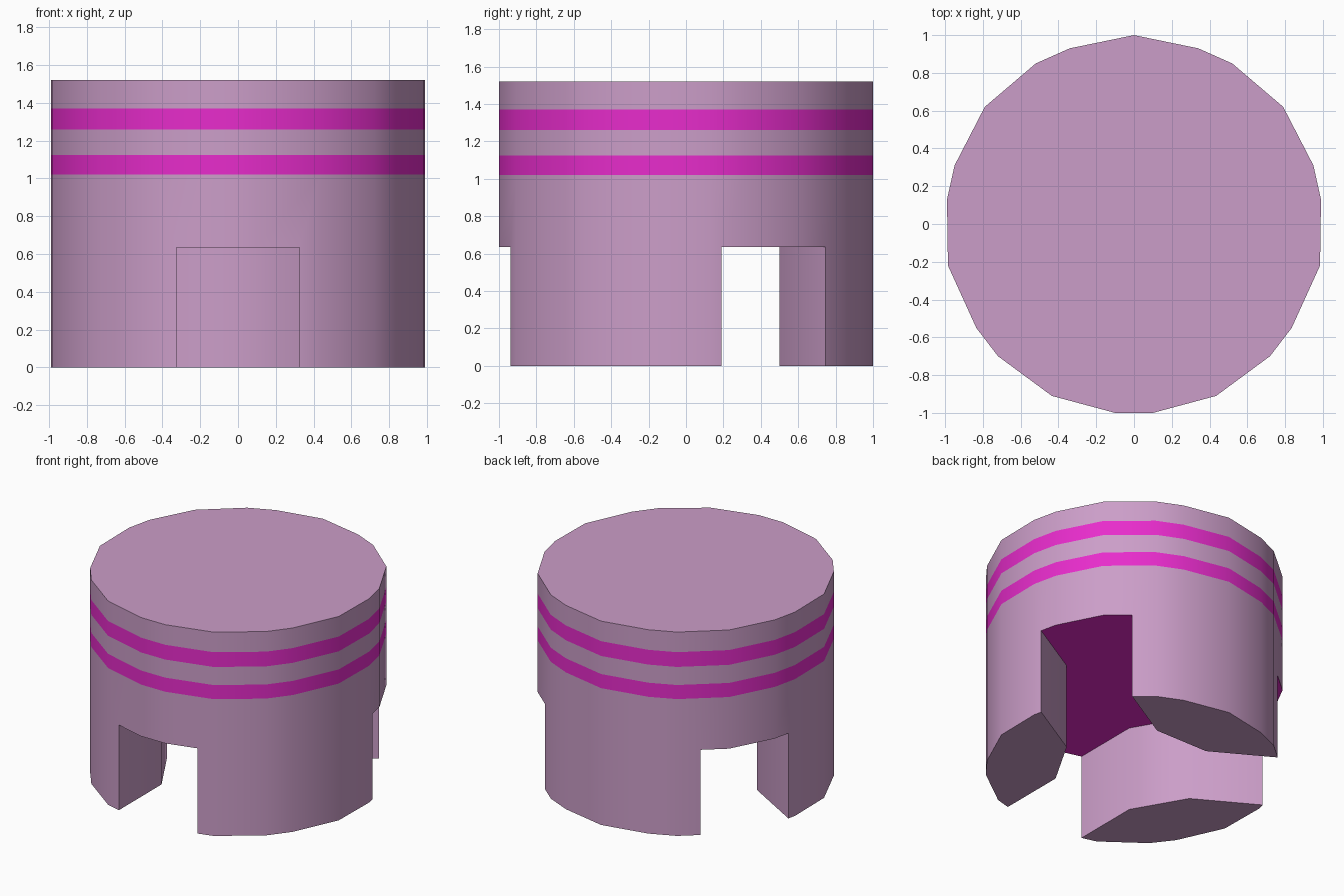
import bpy, bmesh
from math import sin, cos, radians

if "Cube" in bpy.data.objects:
    bpy.data.objects.remove(bpy.data.objects["Cube"])


def material(name, rgb):
    m = bpy.data.materials.new(name)
    m.diffuse_color = (*rgb, 1)
    m.use_nodes = True
    m.node_tree.nodes["Principled BSDF"].inputs["Base Color"].default_value = m.diffuse_color
    return m


BODY = material("mauve", (0.60, 0.34, 0.58))
RING = material("magenta", (0.80, 0.025, 0.60))

# Right half of the 21-sided outline, back to front, then mirrored
half = [(0.34, 0.93), (0.52, 0.85), (0.79, 0.62), (0.95, 0.31), (0.99, 0.13),
        (0.985, -0.22), (0.835, -0.55), (0.72, -0.70), (0.435, -0.91), (0.10, -1.0)]
outline = [(0, 1)] + [(-x, y) for x, y in half] + half[::-1]


def prism(name, points, z0, z1, mats, bottom=False, top=False, top_mat=0):
    bm = bmesh.new()
    lo = [bm.verts.new((x, y, z0)) for x, y in points]
    hi = [bm.verts.new((x, y, z1)) for x, y in points]
    n = len(points)
    for i in range(n):
        j = (i + 1) % n
        bm.faces.new((lo[i], lo[j], hi[j], hi[i]))
    if bottom:
        bm.faces.new(lo[::-1])
    if top:
        bm.faces.new(hi).material_index = top_mat
    mesh = bpy.data.meshes.new(name)
    bm.to_mesh(mesh)
    bm.free()
    for m in mats:
        mesh.materials.append(m)
    ob = bpy.data.objects.new(name, mesh)
    bpy.context.collection.objects.link(ob)
    return ob


def activate(ob):
    bpy.ops.object.select_all(action='DESELECT')
    ob.select_set(True)
    bpy.context.view_layer.objects.active = ob


# Stacked wall: skirt, rings, land and crown
skirt = prism("skirt", outline, 0, 1.02, [BODY, RING], bottom=True, top=True)
parts = [
    skirt,
    prism("lower_ring", outline, 1.02, 1.125, [RING]),
    prism("ring_land", outline, 1.125, 1.26, [BODY]),
    prism("upper_ring", outline, 1.26, 1.37, [RING]),
    prism("crown", outline, 1.37, 1.52, [BODY], top=True),
]

# Three-way channel that leaves three legs, with a magenta ceiling
channel = []
for k in range(3):
    a = radians(-90 + 120 * k)
    for u, v in [(0.437, -0.325), (1.3, -0.325), (1.3, 0.325), (0.437, 0.325)]:
        channel.append((u * cos(a) - v * sin(a), u * sin(a) + v * cos(a)))
cutter = prism("channel_cutter", channel, -0.2, 0.635, [BODY, RING],
               bottom=True, top=True, top_mat=1)
cutter.hide_render = True

cut = skirt.modifiers.new("channel", 'BOOLEAN')
cut.operation = 'DIFFERENCE'
cut.solver = 'EXACT'
cut.object = cutter
activate(skirt)
bpy.ops.object.modifier_apply(modifier=cut.name)
bpy.data.objects.remove(cutter)

# Smooth walls with crisp edges
for ob in parts:
    activate(ob)
    bpy.ops.object.shade_smooth_by_angle(angle=radians(35))
